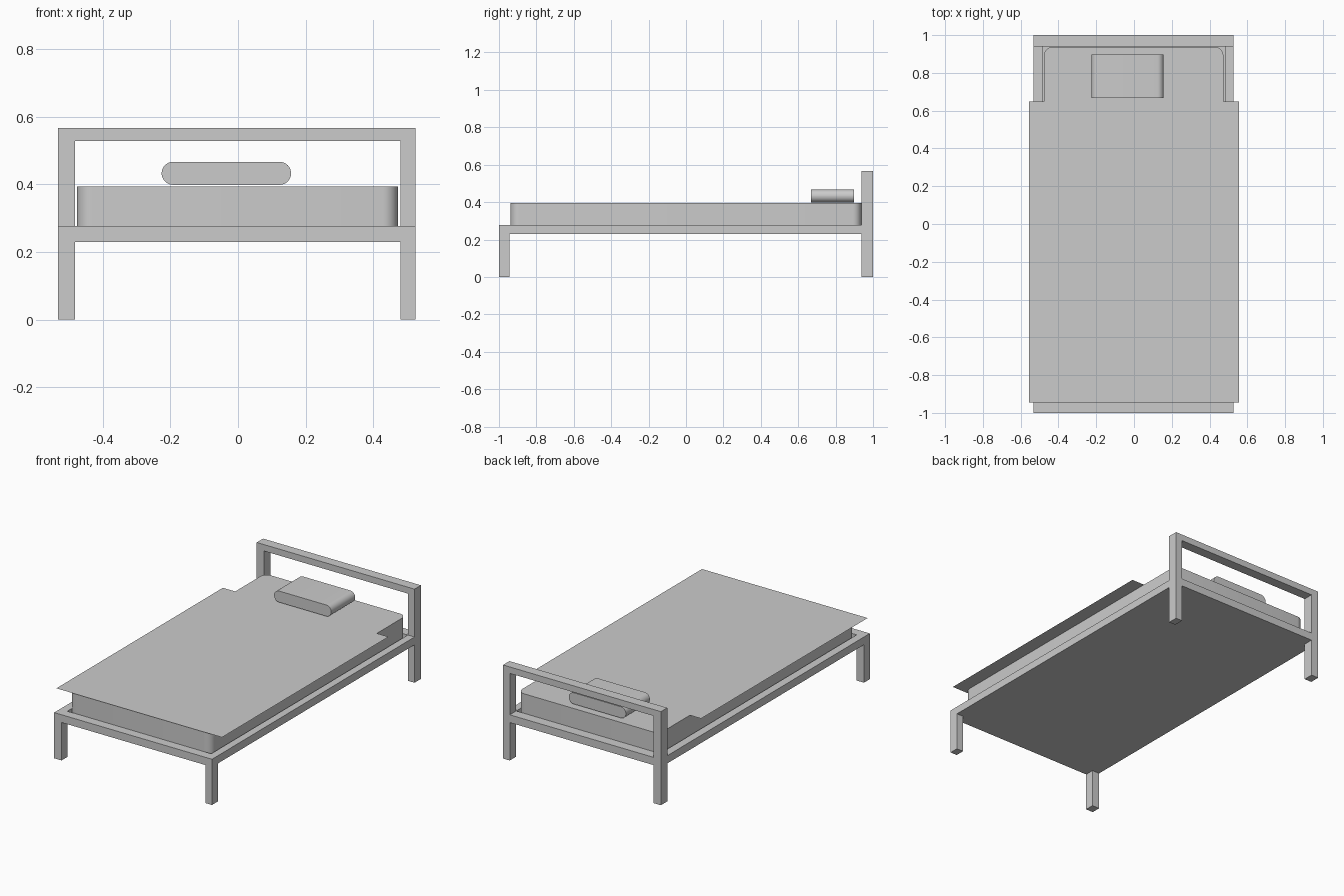
import bpy, bmesh, math
from mathutils import Vector

if "Cube" in bpy.data.objects:
    bpy.data.objects.remove(bpy.data.objects["Cube"])


def finish(name, bm, smooth=False):
    bmesh.ops.recalc_face_normals(bm, faces=bm.faces[:])
    mesh = bpy.data.meshes.new(name)
    bm.to_mesh(mesh)
    bm.free()
    ob = bpy.data.objects.new(name, mesh)
    bpy.context.collection.objects.link(ob)
    if smooth:
        bpy.ops.object.select_all(action='DESELECT')
        ob.select_set(True)
        bpy.context.view_layer.objects.active = ob
        bpy.ops.object.shade_smooth_by_angle(angle=math.radians(30))
    return ob


def rounded_box(name, lo, hi, axis, radius, segments):
    """Box whose edges running along one axis are rounded."""
    lo, hi = Vector(lo), Vector(hi)
    bm = bmesh.new()
    bmesh.ops.create_cube(bm, size=1)
    for v in bm.verts:
        v.co = (lo + hi) / 2 + v.co * (hi - lo)
    edges = [e for e in bm.edges
             if abs((e.verts[0].co - e.verts[1].co)[axis]) > 1e-4]
    bmesh.ops.bevel(bm, geom=edges, offset=radius, segments=segments,
                    profile=0.5, affect='EDGES')
    bmesh.ops.remove_doubles(bm, verts=bm.verts[:], dist=1e-5)
    return finish(name, bm, smooth=True)


# Bed frame: filled cells of a coarse grid, so the joints are seamless
XS = (-0.532, -0.483, 0.481, 0.526)
YS = (-1.0, -0.944, 0.939, 1.0)
ZS = (0.0, 0.23, 0.234, 0.277, 0.528, 0.567)


def filled(i, j, k):
    if not (0 <= i <= 2 and 0 <= j <= 2 and 0 <= k <= 4):
        return False
    side, end = i != 1, j != 1
    return (
        (side and end),          # legs
        True,                    # base board
        (side or end),           # rails
        (side and j == 2),       # headboard posts
        (j == 2),                # headboard top bar
    )[k]


bm = bmesh.new()
grid = (XS, YS, ZS)
for i in range(3):
    for j in range(3):
        for k in range(5):
            if not filled(i, j, k):
                continue
            cell = (i, j, k)
            for axis in range(3):
                for d in (0, 1):
                    near = list(cell)
                    near[axis] += 2 * d - 1
                    if filled(*near):
                        continue
                    corners = []
                    for a, b in ((0, 0), (1, 0), (1, 1), (0, 1)):
                        idx = list(cell)
                        idx[axis] += d
                        idx[(axis + 1) % 3] += a
                        idx[(axis + 2) % 3] += b
                        corners.append(bm.verts.new([grid[n][idx[n]] for n in range(3)]))
                    bm.faces.new(corners)
bmesh.ops.remove_doubles(bm, verts=bm.verts[:], dist=1e-5)
finish("bed_frame", bm)

# Mattress with rounded vertical corners
rounded_box("mattress", (-0.476, -0.938, 0.234), (0.473, 0.937, 0.394), 2, 0.045, 8)

# Pillow: fully rounded ends, extruded front to back
rounded_box("pillow", (-0.226, 0.668, 0.399), (0.157, 0.898, 0.467), 1, 0.0339, 10)

# Blanket: thin flat sheet lying on the mattress
bm = bmesh.new()
bm.faces.new([bm.verts.new((x, y, 0.397)) for x, y in
              ((-0.555, -0.946), (0.555, -0.946), (0.555, 0.648), (-0.555, 0.648))])
finish("blanket", bm)
